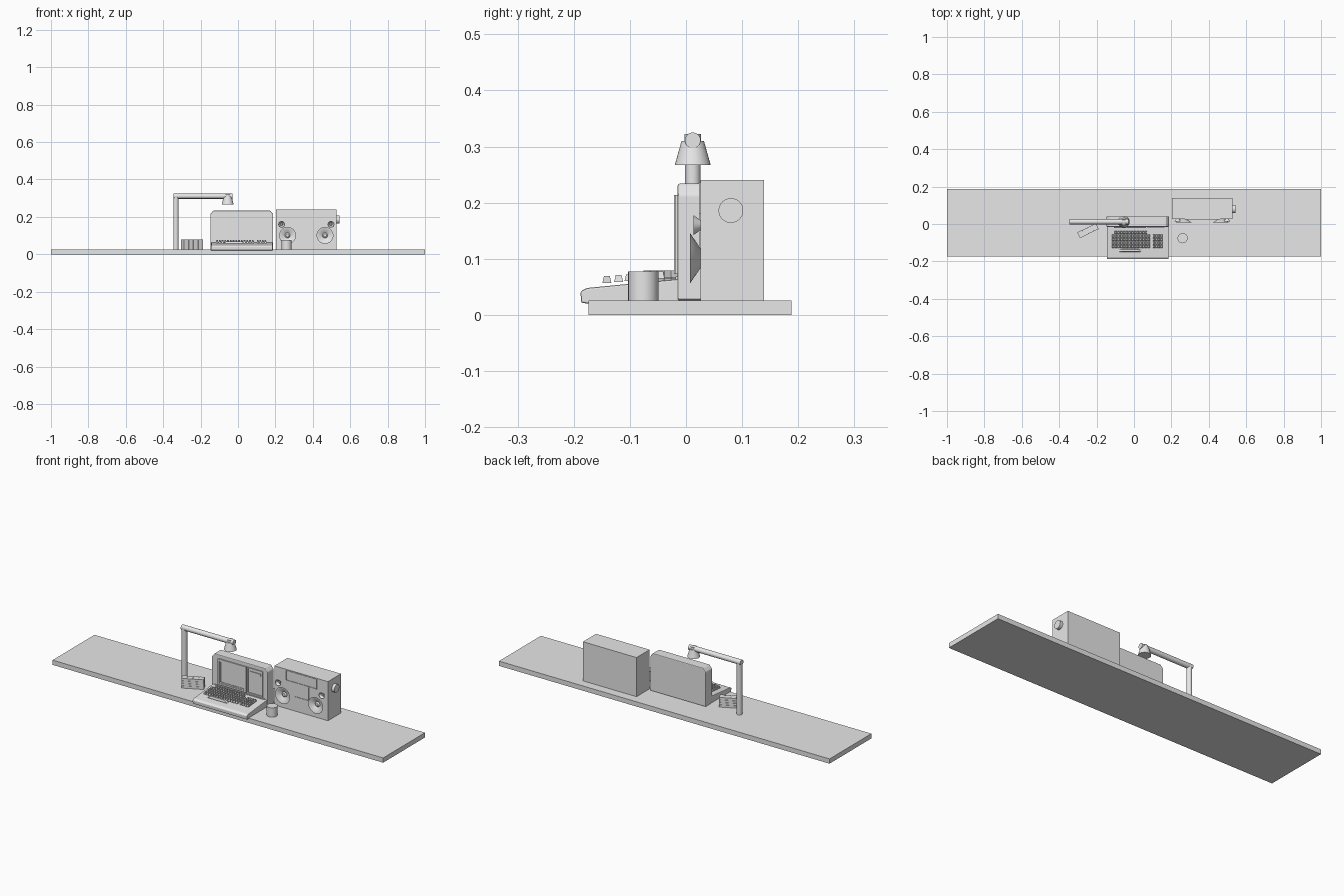
import bpy, bmesh, math
from mathutils import Matrix, Vector

if "Cube" in bpy.data.objects:
    bpy.data.objects.remove(bpy.data.objects["Cube"])

grey = bpy.data.materials.new("plain grey")
grey.diffuse_color = (0.8, 0.8, 0.8, 1)
grey.use_nodes = True
grey.node_tree.nodes["Principled BSDF"].inputs["Base Color"].default_value = grey.diffuse_color


def finish(name, bm, bevel=0, smooth=False):
    bmesh.ops.recalc_face_normals(bm, faces=bm.faces)
    me = bpy.data.meshes.new(name)
    bm.to_mesh(me)
    bm.free()
    me.materials.append(grey)
    ob = bpy.data.objects.new(name, me)
    bpy.context.collection.objects.link(ob)
    if bevel:
        mod = ob.modifiers.new("bevel", 'BEVEL')
        mod.width, mod.segments = bevel, 2
    if smooth:
        bpy.ops.object.select_all(action='DESELECT')
        ob.select_set(True)
        bpy.context.view_layer.objects.active = ob
        bpy.ops.object.shade_smooth_by_angle(angle=math.radians(35))
    return ob


def add_box(bm, x0, x1, y0, y1, z0, z1, taper=1.0):
    """Box from its limits; taper shrinks the top."""
    vs = bmesh.ops.create_cube(bm, size=1)['verts']
    for v in vs:
        t = taper if v.co.z > 0 else 1
        v.co = Vector(((x0 + x1) / 2 + v.co.x * (x1 - x0) * t,
                       (y0 + y1) / 2 + v.co.y * (y1 - y0) * t,
                       (z0 + z1) / 2 + v.co.z * (z1 - z0)))
    return vs


def box(name, *lim, bevel=0):
    bm = bmesh.new()
    add_box(bm, *lim)
    return finish(name, bm, bevel)


def tube(name, a, b, r1, r2=None, n=32, smooth=True):
    """Cylinder or cone running from point a to point b."""
    a, b = Vector(a), Vector(b)
    bm = bmesh.new()
    rot = (b - a).to_track_quat('Z', 'Y').to_matrix().to_4x4()
    bmesh.ops.create_cone(bm, cap_ends=True, segments=n, radius1=r1,
                          radius2=r1 if r2 is None else r2, depth=(b - a).length,
                          matrix=Matrix.Translation((a + b) / 2) @ rot)
    return finish(name, bm, smooth=smooth)


def extrude(name, pts, x0, x1, bevel=0):
    """Side profile of (y, z) points swept along x."""
    bm = bmesh.new()
    f = bm.faces.new([bm.verts.new((x0, y, z)) for y, z in pts])
    new = bmesh.ops.extrude_face_region(bm, geom=[f])['geom']
    bmesh.ops.translate(bm, vec=(x1 - x0, 0, 0),
                        verts=[v for v in new if isinstance(v, bmesh.types.BMVert)])
    return finish(name, bm, bevel)


def frame(name, x0, x1, z0, z1, w, y0, y1):
    """Four bars around an opening."""
    bm = bmesh.new()
    add_box(bm, x0, x1, y0, y1, z0, z0 + w)
    add_box(bm, x0, x1, y0, y1, z1 - w, z1)
    add_box(bm, x0, x0 + w, y0, y1, z0 + w, z1 - w)
    add_box(bm, x1 - w, x1, y0, y1, z0 + w, z1 - w)
    return finish(name, bm)


def dish(name, x, z, y, depth, r, r_in):
    """Open speaker cone, wide end to the front, with a dust cap."""
    bm = bmesh.new()
    n = 32
    rings = [(r_in, y + depth), (r, y), (r * 0.86, y), (r_in * 0.9, y + depth * 0.8),
             (r_in * 0.5, y + depth * 0.5)]
    loops = [[bm.verts.new((x + q * math.cos(i * math.tau / n), yy,
                            z + q * math.sin(i * math.tau / n))) for i in range(n)]
             for q, yy in rings]
    for a, b in zip(loops, loops[1:]):
        for i in range(n):
            j = (i + 1) % n
            bm.faces.new((a[i], a[j], b[j], b[i]))
    bm.faces.new(loops[0])
    bm.faces.new(loops[-1])
    return finish(name, bm, smooth=True)


# Desk top
box("desk_top", -1, 1, -0.174, 0.188, 0, 0.026)

# Lamp
LY = 0.012
tube("lamp_post", (-0.332, LY, 0.026), (-0.332, LY, 0.312), 0.014)
tube("lamp_arm", (-0.346, LY, 0.311), (-0.03, LY, 0.311), 0.014)
tube("lamp_shade", (-0.055, LY, 0.267), (-0.055, LY, 0.31), 0.032, 0.02)
tube("lamp_neck", (-0.055, LY, 0.305), (-0.055, LY, 0.322), 0.015)

# Stack of small blocks, turned on the desk
bm = bmesh.new()
for row in range(4):
    for col in range(4):
        x, z = -0.056 + col * 0.0285, 0.026 + row * 0.0135
        add_box(bm, x, x + 0.0265, -0.017, 0.017, z, z + 0.0125)
add_box(bm, -0.052, 0.052, -0.013, 0.013, 0.026, 0.077)
bmesh.ops.transform(bm, verts=bm.verts, matrix=Matrix.Translation((-0.246, -0.036, 0))
                    @ Matrix.Rotation(math.radians(26), 4, 'Z'))
finish("block_stack", bm)

# Computer: keyboard base and upright display
extrude("keyboard_base", [(-0.175, 0.02), (-0.187, 0.022), (-0.188, 0.042), (-0.176, 0.048),
                          (-0.012, 0.064), (-0.012, 0.022)], -0.144, 0.185, bevel=0.003)
bm = bmesh.new()
outline = [(-0.148, 0.026), (0.188, 0.026), (0.188, 0.215), (0.172, 0.234),
           (-0.132, 0.234), (-0.148, 0.215)]
f = bm.faces.new([bm.verts.new((x, -0.015, z)) for x, z in outline])
new = bmesh.ops.extrude_face_region(bm, geom=[f])['geom']
bmesh.ops.translate(bm, vec=(0, 0.056, 0),
                    verts=[v for v in new if isinstance(v, bmesh.types.BMVert)])
finish("display_body", bm, bevel=0.004)
frame("screen_surround", -0.108, 0.064, 0.073, 0.214, 0.009, -0.021, -0.013)
frame("screen_inner_rim", -0.099, 0.055, 0.082, 0.205, 0.007, -0.018, -0.013)
frame("drive_panel", 0.07, 0.163, 0.073, 0.214, 0.005, -0.020, -0.013)
box("drive_slot", 0.085, 0.15, -0.019, -0.013, 0.185, 0.196)
box("display_lower_trim", -0.13, 0.17, -0.019, -0.013, 0.062, 0.068)

# Keys: main block, number pad and space bar
bm = bmesh.new()


def key(x, y, w):
    z = 0.057 + (y + 0.142) * 0.085
    add_box(bm, x - w / 2, x + w / 2, y - 0.008, y + 0.008, z, z + 0.012, taper=0.65)


for row in range(5):
    y = -0.12 + row * 0.0185
    for col in range(14):
        if row < 4 or 0 < col < 13:
            key(-0.112 + col * 0.0147, y, 0.0125)
    if row < 4:
        for col in range(4):
            key(0.106 + col * 0.0135, y, 0.0115)
key(-0.022, -0.141, 0.122)
finish("keys", bm)

# Mug
tube("mug", (0.26, -0.076, 0.026), (0.26, -0.076, 0.077), 0.027)

# Stereo
box("stereo_body", 0.202, 0.526, 0.026, 0.139, 0.026, 0.24)
frame("tuner_panel", 0.272, 0.46, 0.18, 0.236, 0.003, 0.023, 0.027)
frame("tape_door", 0.322, 0.411, 0.103, 0.18, 0.003, 0.023, 0.027)
for side, s in (("left", -1), ("right", 1)):
    dish(side + "_speaker", 0.365 + s * 0.1, 0.101, 0.007, 0.02, 0.045, 0.016)
    dish(side + "_tweeter", 0.365 + s * 0.132, 0.16, 0.013, 0.014, 0.018, 0.008)
tube("volume_knob", (0.524, 0.08, 0.186), (0.542, 0.08, 0.186), 0.022)
